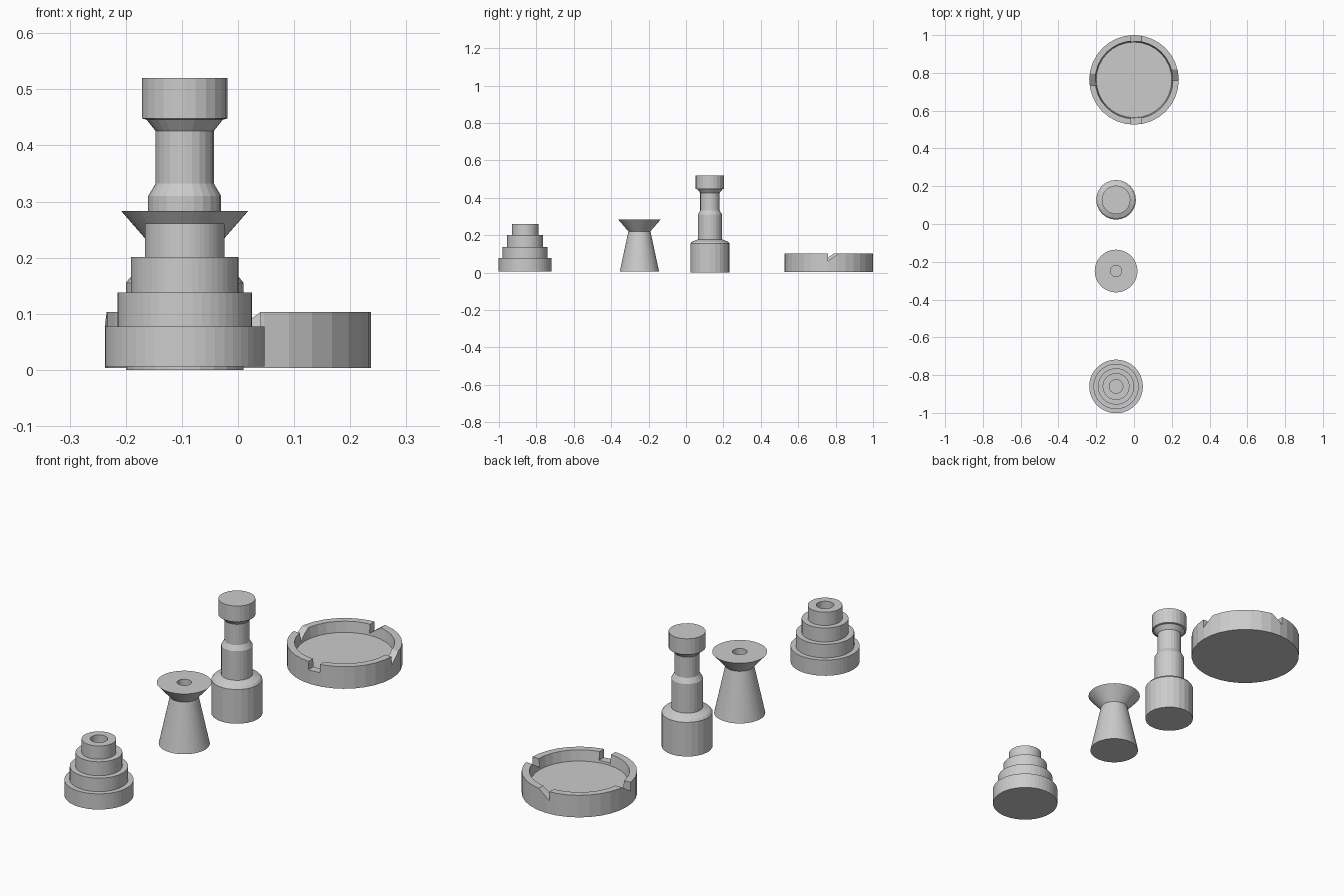
import bpy, bmesh, math

if "Cube" in bpy.data.objects:
    bpy.data.objects.remove(bpy.data.objects["Cube"])


def lathe(name, x, y, profile, sides):
    """Revolve an (r, z) profile that starts and ends on the axis."""
    bm = bmesh.new()
    rings = []
    for r, z in profile:
        if r == 0:
            rings.append([bm.verts.new((0, 0, z))])
        else:
            rings.append([bm.verts.new((r * math.cos(math.tau * i / sides),
                                        r * math.sin(math.tau * i / sides), z))
                          for i in range(sides)])
    for a, b in zip(rings, rings[1:]):
        if len(a) == 1:
            bm.faces.new(b[::-1])
        elif len(b) == 1:
            bm.faces.new(a)
        else:
            for i in range(sides):
                j = (i + 1) % sides
                bm.faces.new((a[i], a[j], b[j], b[i]))
    # centre points only mark the flat caps
    bmesh.ops.delete(bm, geom=[v for v in bm.verts if not v.link_faces], context='VERTS')
    bmesh.ops.recalc_face_normals(bm, faces=bm.faces)
    me = bpy.data.meshes.new(name)
    bm.to_mesh(me)
    bm.free()
    ob = bpy.data.objects.new(name, me)
    ob.location = (x, y, 0)
    bpy.context.collection.objects.link(ob)
    return ob


def notch_cutter(outline, along_y, lo, hi):
    """Prism from a (across, z) outline, running radially from lo to hi."""
    bm = bmesh.new()
    ends = [[bm.verts.new((a, d, z) if along_y else (d, a, z)) for a, z in outline]
            for d in (lo, hi)]
    bm.faces.new(ends[0])
    bm.faces.new(ends[1][::-1])
    n = len(outline)
    for i in range(n):
        j = (i + 1) % n
        bm.faces.new((ends[0][i], ends[0][j], ends[1][j], ends[1][i]))
    bmesh.ops.recalc_face_normals(bm, faces=bm.faces)
    me = bpy.data.meshes.new("notch_cutter")
    bm.to_mesh(me)
    bm.free()
    ob = bpy.data.objects.new("notch_cutter", me)
    bpy.context.collection.objects.link(ob)
    ob.hide_render = True
    return ob


# Stepped candle holder with a socket in the top
steps = [(0, 0.006)]
z0 = 0.006
for r, z1 in [(0.142, 0.077), (0.12, 0.138), (0.096, 0.201), (0.071, 0.261)]:
    steps += [(r, z0), (r, z1)]
    z0 = z1
steps += [(0.036, 0.261), (0.036, 0.2), (0, 0.2)]
lathe("stepped_holder", -0.095, -0.86, steps, 48)

# Conical candle holder with a flared top
lathe("flared_holder", -0.095, -0.249,
      [(0, 0.006), (0.105, 0.006), (0.059, 0.221), (0.113, 0.283),
       (0.03, 0.283), (0.03, 0.22), (0, 0.22)], 48)

# Turned pillar
lathe("pillar", -0.095, 0.128,
      [(0, 0), (0.105, 0), (0.105, 0.155), (0.097, 0.165), (0.065, 0.178),
       (0.065, 0.31), (0.052, 0.332), (0.052, 0.426), (0.068, 0.446),
       (0.076, 0.448), (0.076, 0.52), (0, 0.52)], 24)

# Round tray with notched rim
cy = 0.763
tray = lathe("tray", 0, cy,
             [(0, 0.003), (0.237, 0.003), (0.237, 0.103), (0.206, 0.103),
              (0.2, 0.055), (0, 0.055)], 32)


def wedge(a, b):
    return [(a, 0.063), (b, 0.103), (b, 0.13), (a, 0.13)]


cutters = [
    notch_cutter(wedge(cy - 0.003, cy + 0.055), False, 0.17, 0.26),
    notch_cutter(wedge(cy - 0.03, cy + 0.03), False, -0.26, -0.17),
    notch_cutter(wedge(-0.015, 0.04), True, cy + 0.17, cy + 0.26),
    notch_cutter([(-0.015, 0.065), (0.04, 0.065), (0.04, 0.13), (-0.015, 0.13)],
                 True, cy - 0.26, cy - 0.17),
]
bpy.context.view_layer.objects.active = tray
for c in cutters:
    m = tray.modifiers.new("notch", 'BOOLEAN')
    m.operation = 'DIFFERENCE'
    m.solver = 'EXACT'
    m.object = c
    bpy.ops.object.modifier_apply(modifier=m.name)
    bpy.data.objects.remove(c)
